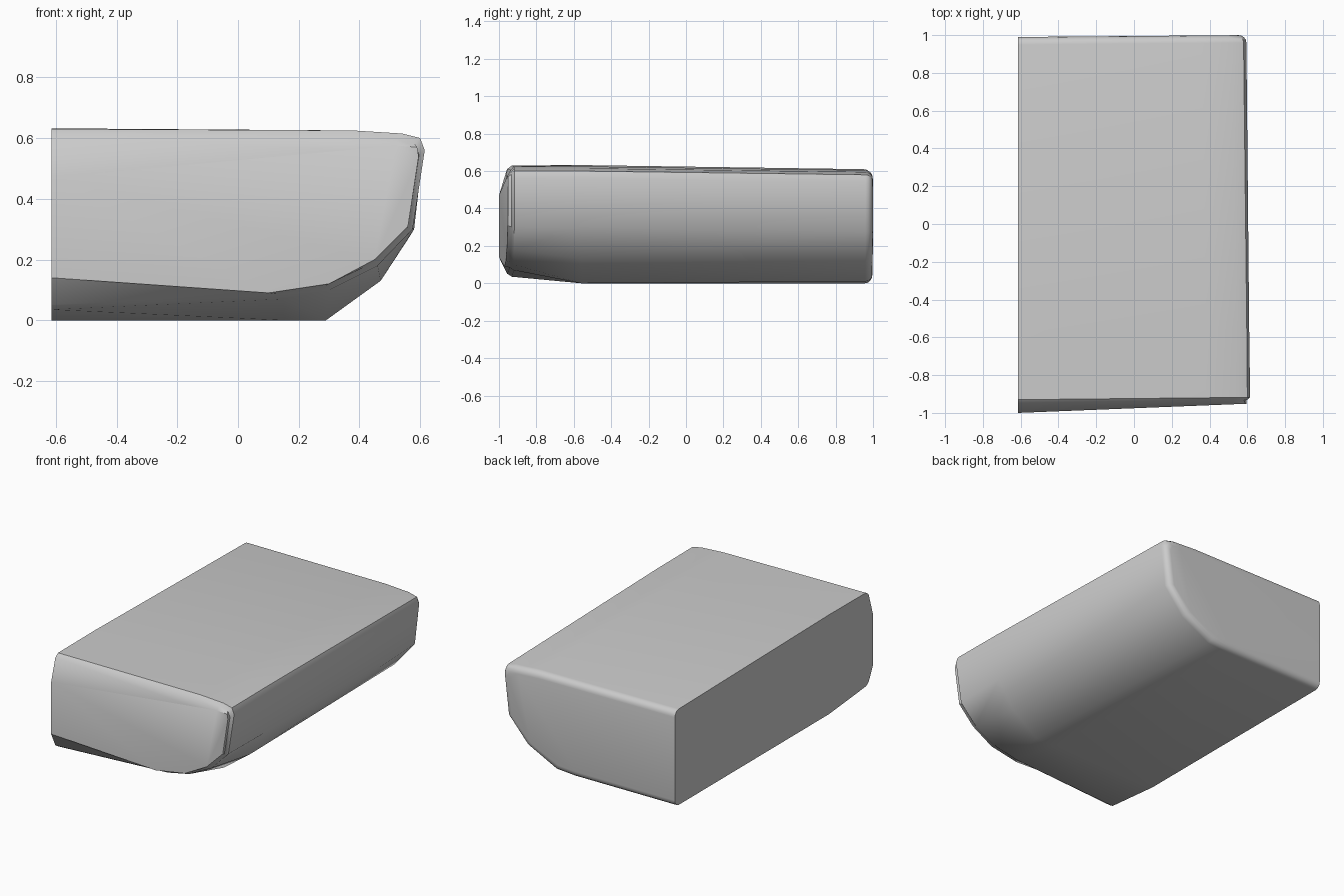
import bpy
import bmesh
import math

default_cube = bpy.data.objects.get("Cube")
if default_cube:
    bpy.data.objects.remove(default_cube, do_unlink=True)

CUT = -0.615       # plane of the flat cut side
MID = 0.31         # mid height of the body


def ring(section, y, slope=0.0, inset=0.0):
    """Place an xz section at depth y, leaning with x and pulled inwards by inset."""
    width_scale = 1 - inset / 1.2
    height_scale = 1 - inset / 0.3
    points = []
    for x, z in section:
        new_x = CUT + (x - CUT) * width_scale
        new_z = MID + (z - MID) * height_scale
        points.append((new_x, y + slope * (x - CUT), new_z))
    return points


def loft(name, rings):
    """Skin open rings, then close both ends and the flat cut side."""
    bm = bmesh.new()
    loops = [[bm.verts.new(point) for point in points] for points in rings]
    for near, far in zip(loops, loops[1:]):
        for i in range(len(near) - 1):
            bm.faces.new((near[i], near[i + 1], far[i + 1], far[i]))
    bm.faces.new(loops[0])
    bm.faces.new(loops[-1])
    lower_edge = [loop[0] for loop in loops]
    upper_edge = [loop[-1] for loop in loops]
    bm.faces.new(lower_edge + upper_edge[::-1])
    bmesh.ops.recalc_face_normals(bm, faces=bm.faces[:])
    mesh = bpy.data.meshes.new(name)
    bm.to_mesh(mesh)
    bm.free()
    obj = bpy.data.objects.new(name, mesh)
    bpy.context.collection.objects.link(obj)
    return obj


# Sections run from the lower cut edge, around the curved side, to the upper cut edge
front_panel = [(CUT, .14), (.1, .09), (.3, .12), (.45, .2), (.56, .31),
               (.595, .54), (.59, .57), (.52, .575), (.35, .56), (CUT, .47)]
front_rim = [(CUT, .035), (.15, .07), (.3, .1), (.46, .18), (.575, .3),
             (.615, .56), (.6, .6), (.54, .615), (.38, .625), (CUT, .63)]
keel_start = [(CUT, 0), (.15, 0), (.29, 0), (.47, .13), (.58, .3),
              (.61, .56), (.597, .6), (.54, .615), (.38, .625), (CUT, .632)]
back_rim = [(CUT, 0), (.1, 0), (.23, .01), (.43, .115), (.565, .275),
            (.595, .54), (.58, .58), (.52, .595), (.36, .605), (CUT, .61)]

# Bulged front, tapered underside and straight body
rings = [
    ring(front_panel, -1, slope=.04),
    ring(front_rim, -.957, slope=.02, inset=.018),
    ring(front_rim, -.93, slope=.01),
    ring(keel_start, -.56),
]

# Rounded back edge
radius = .04
for step in range(5):
    angle = math.radians(90) * step / 4
    depth = .95 + radius * math.sin(angle)
    rings.append(ring(back_rim, depth, slope=.008, inset=radius * (1 - math.cos(angle))))

body = loft("body_block", rings)

# Smooth skin with crisp cut edges
bpy.ops.object.select_all(action="DESELECT")
body.select_set(True)
bpy.context.view_layer.objects.active = body
bpy.ops.object.shade_smooth_by_angle(angle=math.radians(35))
